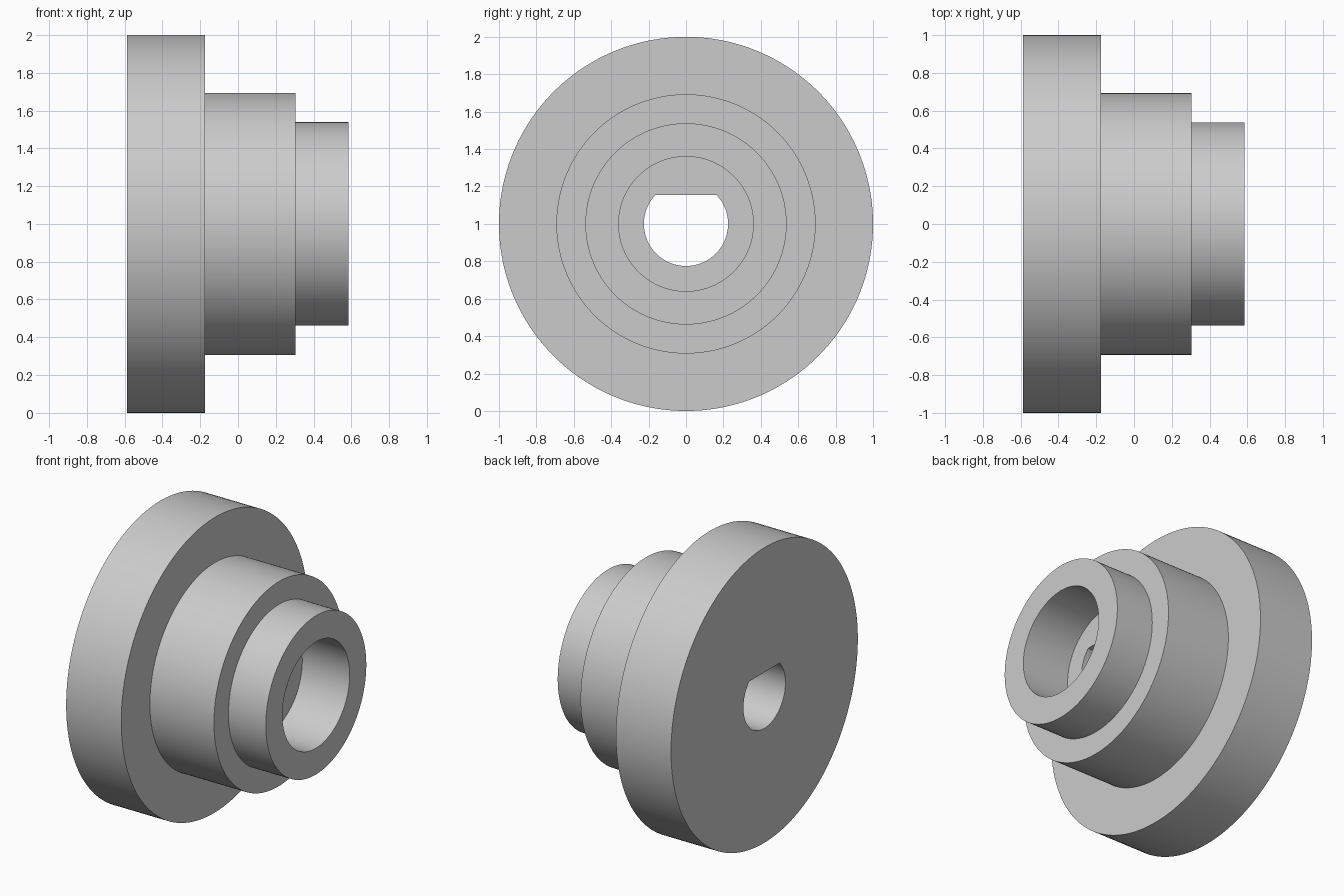
import bpy
import bmesh
from math import sin, cos, pi, radians

cube = bpy.data.objects.get("Cube")
if cube:
    bpy.data.objects.remove(cube, do_unlink=True)

SIDES = 192
AXIS_Z = 1.0
BORE_R, BORE_FLAT = 0.225, 0.155
BACK, FLANGE, STEP, END = -0.588, -0.175, 0.305, 0.585
POCKET_FLOOR = 0.23

grey = bpy.data.materials.new("satin grey")
grey.use_nodes = True
grey.diffuse_color = (0.6, 0.6, 0.6, 1)
grey.node_tree.nodes["Principled BSDF"].inputs["Base Color"].default_value = (0.6, 0.6, 0.6, 1)


def ring(bm, x, radius, flat):
    """Circle around the x axis, cut off above the height flat."""
    verts = []
    for i in range(SIDES):
        a = 2 * pi * i / SIDES
        height = min(radius * sin(a), flat)
        verts.append(bm.verts.new((x, radius * cos(a), AXIS_Z + height)))
    return verts


# Closed profile: flange, hub, nose, round pocket, D-shaped bore
profile = [
    (BACK, 1.0, 2), (FLANGE, 1.0, 2),
    (FLANGE, 0.693, 2), (STEP, 0.693, 2),
    (STEP, 0.538, 2), (END, 0.538, 2),
    (END, 0.36, 2), (POCKET_FLOOR, 0.36, 2),
    (POCKET_FLOOR, BORE_R, BORE_FLAT), (BACK, BORE_R, BORE_FLAT),
]

bm = bmesh.new()
rings = [ring(bm, *point) for point in profile]
for k, a in enumerate(rings):
    b = rings[(k + 1) % len(rings)]
    for i in range(SIDES):
        j = (i + 1) % SIDES
        bm.faces.new((a[i], a[j], b[j], b[i]))
bmesh.ops.recalc_face_normals(bm, faces=bm.faces)

mesh = bpy.data.meshes.new("stepped_hub")
bm.to_mesh(mesh)
bm.free()
mesh.materials.append(grey)
hub = bpy.data.objects.new("stepped_hub", mesh)
bpy.context.collection.objects.link(hub)

# Smooth round walls with crisp rims
bpy.ops.object.select_all(action='DESELECT')
hub.select_set(True)
bpy.context.view_layer.objects.active = hub
bpy.ops.object.shade_smooth_by_angle(angle=radians(30))
